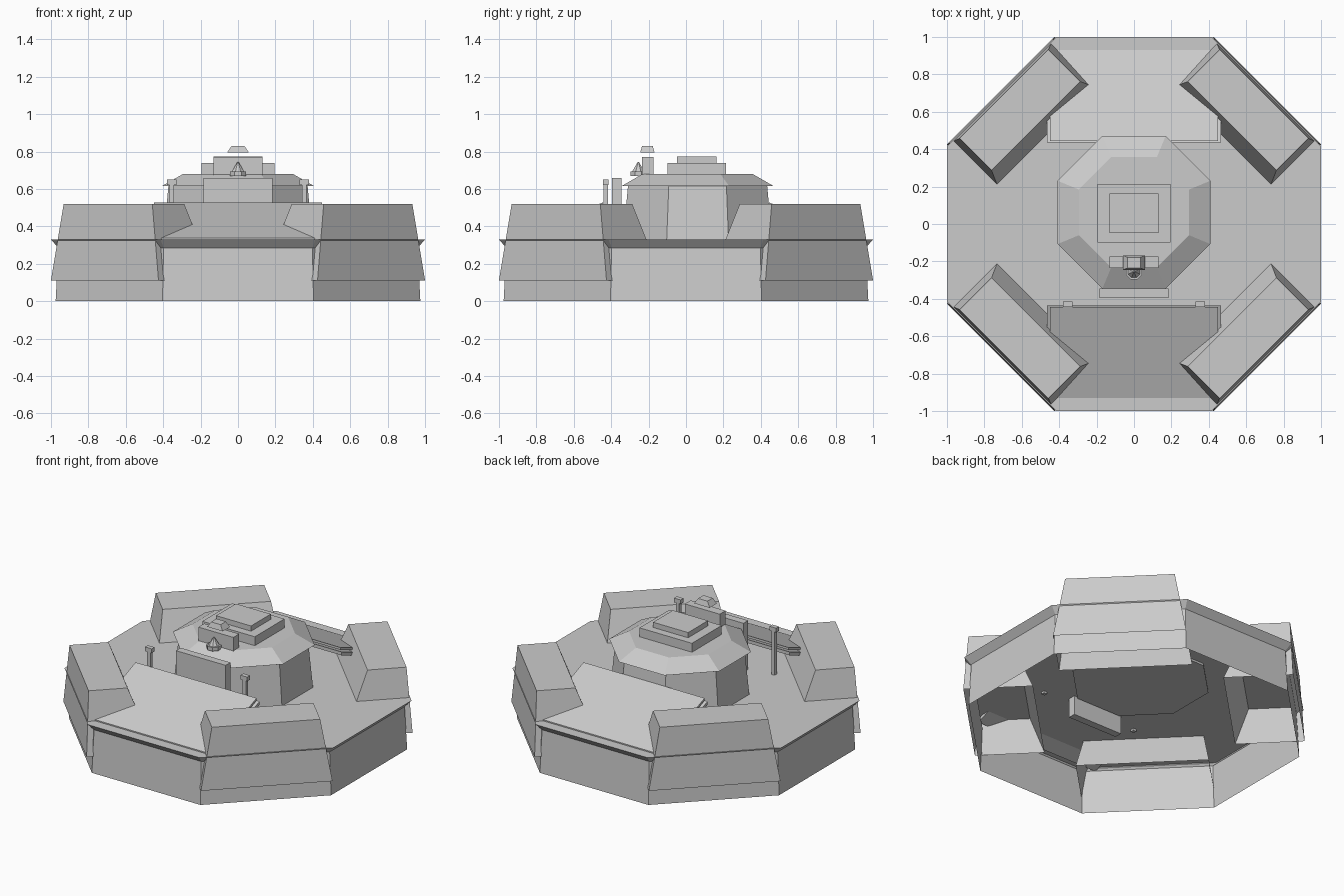
import bpy, bmesh, math
from mathutils import Matrix

if "Cube" in bpy.data.objects:
    bpy.data.objects.remove(bpy.data.objects["Cube"])

grey = bpy.data.materials.new("plain grey")
grey.diffuse_color = (0.6, 0.6, 0.6, 1)
grey.use_nodes = True
grey.node_tree.nodes["Principled BSDF"].inputs["Base Color"].default_value = grey.diffuse_color


def loft(name, rings, bottom=True, rot=0.0):
    """Skin a stack of equal rings (bottom to top) and cap it."""
    bm = bmesh.new()
    loops = [[bm.verts.new(p) for p in ring] for ring in rings]
    n = len(loops[0])
    for a, b in zip(loops, loops[1:]):
        for i in range(n):
            j = (i + 1) % n
            bm.faces.new((a[i], a[j], b[j], b[i]))
    bm.faces.new(loops[-1])
    if bottom:
        bm.faces.new(loops[0][::-1])
    bm.transform(Matrix.Rotation(rot, 4, 'Z'))
    me = bpy.data.meshes.new(name)
    bm.to_mesh(me)
    bm.free()
    me.materials.append(grey)
    ob = bpy.data.objects.new(name, me)
    bpy.context.collection.objects.link(ob)
    return ob


def ngon(apothem, z, cy=0.0, n=8):
    r = apothem / math.cos(math.pi / n)
    return [(r * math.cos((i + .5) * 2 * math.pi / n),
             cy + r * math.sin((i + .5) * 2 * math.pi / n), z) for i in range(n)]


def rect(hx, y0, y1, z, cx=0.0):
    return [(cx - hx, y0, z), (cx + hx, y0, z), (cx + hx, y1, z), (cx - hx, y1, z)]


def box(name, hx, y0, y1, z0, z1, cx=0.0):
    return loft(name, [rect(hx, y0, y1, z0, cx), rect(hx, y0, y1, z1, cx)])


# Hollow octagonal hull with flared rim and flat deck
loft("hull", [ngon(.975, 0), ngon(.96, .285), ngon(1.0, .33)], bottom=False)

# Four tapered corner blocks, open underneath
for k in range(4):
    loft(f"corner_block_{k + 1}",
         [rect(.407, .582, 1.008, .11), rect(.335, .742, .983, .52)],
         bottom=False, rot=math.pi / 4 + k * math.pi / 2)


# Sloping ramps, each a main plate over a slightly wider backing plate
def ramp_ring(hx, lift):
    return [(-hx, -.93, .338 + lift), (hx, -.93, .338 + lift),
            (hx, -.445, .528 + lift), (-hx, -.445, .528 + lift)]


for side, rot in (("front", 0), ("back", math.pi)):
    loft(side + "_ramp", [ramp_ring(.45, -.016), ramp_ring(.45, 0)], rot=rot)
    low = [[(x, y + .01, z) for x, y, z in ramp_ring(.465, h)] for h in (-.045, -.022)]
    loft(side + "_ramp_backing", low, rot=rot)

# Turret with overhanging faceted roof
CY = .062
loft("turret_wall", [ngon(.40, .315, CY), ngon(.372, .617, CY)])
loft("turret_roof", [ngon(.408, .615, CY), ngon(.295, .68, CY)])

# Stepped hatch
box("hatch_base", .195, -.10, .215, .66, .74)
box("hatch_lid", .13, -.047, .163, .74, .775)

# Front shield plate, reaching below the deck
box("front_plate", .185, -.395, -.345, .2, .658)

# Posts with square heads
for s, side in ((-1, "left"), (1, "right")):
    box(side + "_post", .012, -.44, -.416, .315, .63, s * .355)
    box(side + "_post_head", .025, -.445, -.415, .622, .65, s * .355)

# Sight block, cap and pointed sensor
box("sight_block", .13, -.235, -.173, .64, .77)
loft("sight_cap", [rect(.058, -.245, -.168, .795), rect(.035, -.235, -.178, .83)])
loft("sensor_disc", [ngon(.042, .67, -.255), ngon(.042, .695, -.255)])
loft("sensor_point", [ngon(.032, .695, -.255), ngon(.003, .745, -.255)])
